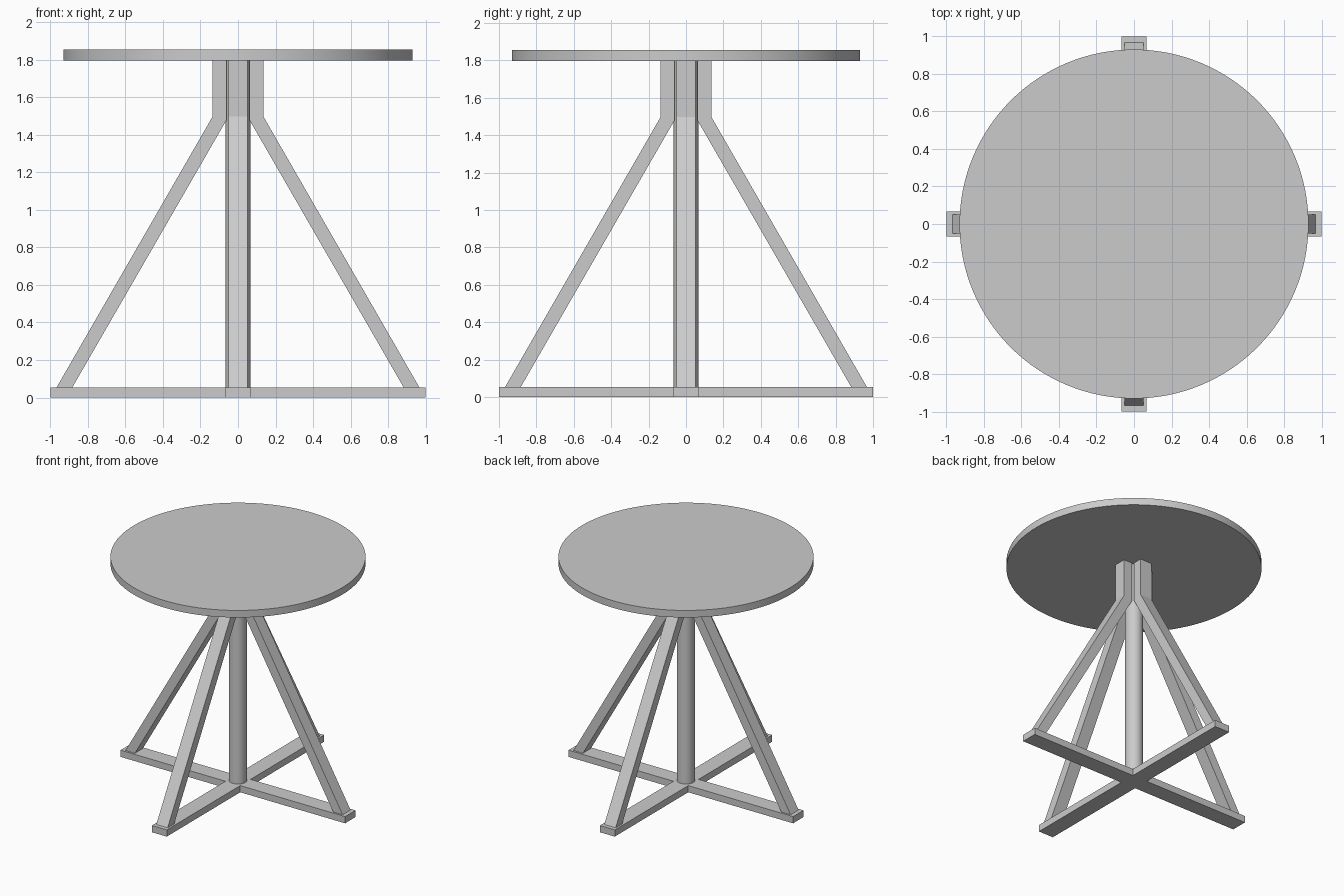
import bpy, bmesh
from math import pi
from mathutils import Matrix, Vector

if "Cube" in bpy.data.objects:
    bpy.data.objects.remove(bpy.data.objects["Cube"])


def prism(name, pts, depth, mat=None):
    """Extrude a closed 2D profile upward by depth, then place it."""
    bm = bmesh.new()
    face = bm.faces.new([bm.verts.new((x, y, 0)) for x, y in pts])
    ext = bmesh.ops.extrude_face_region(bm, geom=[face])
    moved = [v for v in ext["geom"] if isinstance(v, bmesh.types.BMVert)]
    bmesh.ops.translate(bm, vec=(0, 0, depth), verts=moved)
    if mat:
        bm.transform(mat)
    bmesh.ops.recalc_face_normals(bm, faces=bm.faces)
    mesh = bpy.data.meshes.new(name)
    bm.to_mesh(mesh)
    bm.free()
    obj = bpy.data.objects.new(name, mesh)
    bpy.context.collection.objects.link(obj)
    return obj


def disc(name, radius, z0, z1, sides):
    """Smooth round part standing between two heights."""
    bpy.ops.mesh.primitive_cylinder_add(vertices=sides, radius=radius, depth=z1 - z0,
                                        location=(0, 0, (z0 + z1) / 2))
    obj = bpy.context.object
    obj.name = name
    bpy.ops.object.shade_smooth_by_angle()
    return obj


BASE_TOP, TOP_UNDERSIDE, TOP = 0.054, 1.797, 1.854

# Cross-shaped foot
w = 0.066
quarter = [(w, -w), (1, -w), (1, w)]
cross = []
for i in range(4):
    rot = Matrix.Rotation(i * pi / 2, 2)
    cross += [rot @ Vector(p) for p in quarter]
prism("cross_base", cross, BASE_TOP)

# Round central column and table top
disc("central_column", 0.066, BASE_TOP, TOP_UNDERSIDE, 48)
disc("table_top", 0.93, TOP_UNDERSIDE, TOP, 128)

# Four bent braces: vertical at the column, splayed out to the feet
brace = [(0.062, TOP_UNDERSIDE), (0.062, 1.478), (0.883, BASE_TOP),
         (0.967, BASE_TOP), (0.136, 1.497), (0.136, TOP_UNDERSIDE)]
leg_width = 0.101
upright = Matrix.Translation((0, leg_width / 2, 0)) @ Matrix.Rotation(pi / 2, 4, 'X')
for i, side in enumerate(("right", "back", "left", "front")):
    prism(side + "_brace", brace, leg_width, Matrix.Rotation(i * pi / 2, 4, 'Z') @ upright)
